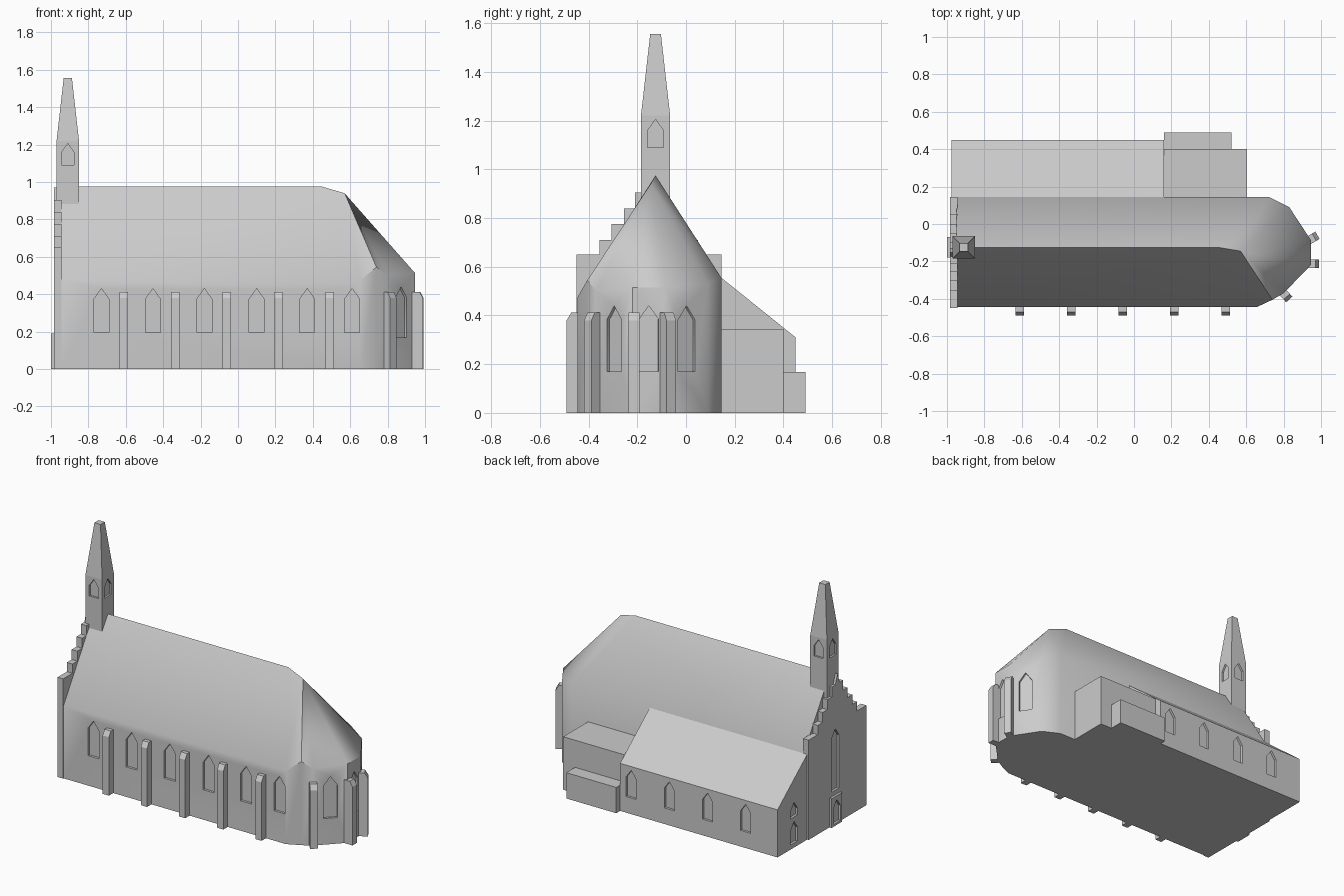
import bpy, bmesh, math
from mathutils import Vector

if "Cube" in bpy.data.objects:
    bpy.data.objects.remove(bpy.data.objects["Cube"])

stone = bpy.data.materials.new("light_grey_stone")
stone.diffuse_color = (0.6, 0.6, 0.6, 1)
stone.use_nodes = True
stone.node_tree.nodes["Principled BSDF"].inputs["Base Color"].default_value = stone.diffuse_color


def add(name, verts, faces):
    me = bpy.data.meshes.new(name)
    me.from_pydata([tuple(v) for v in verts], [], faces)
    bm = bmesh.new()
    bm.from_mesh(me)
    bmesh.ops.recalc_face_normals(bm, faces=bm.faces)
    bm.to_mesh(me)
    bm.free()
    me.materials.append(stone)
    ob = bpy.data.objects.new(name, me)
    bpy.context.collection.objects.link(ob)
    return ob


def prism(name, pts, x, y, deg, d0, d1):
    """Extrude a (sideways, z) profile along the horizontal direction deg."""
    a = math.radians(deg)
    n = Vector((math.cos(a), math.sin(a), 0))
    u = Vector((-math.sin(a), math.cos(a), 0))
    o = Vector((x, y, 0))
    verts = [o + u * p[0] + Vector((0, 0, p[1])) + n * d for d in (d0, d1) for p in pts]
    k = len(pts)
    faces = [tuple(range(k)), tuple(range(k, 2 * k))]
    faces += [(i, (i + 1) % k, k + (i + 1) % k, k + i) for i in range(k)]
    return add(name, verts, faces)


def box(name, x0, x1, y0, y1, z1):
    return prism(name, [(y0, 0), (y1, 0), (y1, z1), (y0, z1)], 0, 0, 0, x0, x1)


def cut_windows(ob, windows, depth=0.015):
    """Cut pointed recesses: (x, y, outward angle, half width, bottom, top)."""
    for x, y, deg, w, z0, z1 in windows:
        s = z1 - 1.4 * w
        c = prism("cutter", [(-w, z0), (w, z0), (w, s), (0, z1), (-w, s)],
                  x, y, deg, -depth, 0.03)
        m = ob.modifiers.new("window", 'BOOLEAN')
        m.operation, m.solver, m.object = 'DIFFERENCE', 'EXACT', c
        bpy.context.view_layer.update()
        ev = ob.evaluated_get(bpy.context.evaluated_depsgraph_get())
        me = bpy.data.meshes.new_from_object(ev)
        ob.modifiers.clear()
        ob.data = me
        bpy.data.objects.remove(c)


def smooth(ob, deg=40):
    ob.data.shade_smooth()
    ob.data.set_sharp_from_angle(angle=math.radians(deg))


# Nave with polygonal apse: eave outline, ridge and apse peak
eave = [(-0.95, -0.445, 0.475), (0.655, -0.445, 0.475), (0.74, -0.405, 0.545),
        (0.80, -0.37, 0.50), (0.945, -0.22, 0.515), (0.945, -0.085, 0.515),
        (0.83, 0.09, 0.53), (0.72, 0.145, 0.555), (-0.95, 0.145, 0.555)]
k = len(eave)
verts = [(x, y, 0) for x, y, z in eave] + eave
verts += [(-0.95, -0.125, 0.975), (0.45, -0.125, 0.975), (0.57, -0.145, 0.94)]
r0, r1, peak = 2 * k, 2 * k + 1, 2 * k + 2
faces = [tuple(range(k))]
faces += [(i, (i + 1) % k, k + (i + 1) % k, k + i) for i in range(k)]
faces += [(k + i, k + i + 1, peak) for i in range(1, 7)]
faces += [(k, k + 1, r1, r0), (k + 1, peak, r1), (k + 7, r1, peak),
          (k + 7, k + 8, r0, r1), (k + 8, k, r0)]
nave = add("nave_and_apse", verts, faces)
wins = [(x, -0.445, -90, 0.04, 0.195, 0.43)
        for x in (-0.73, -0.455, -0.18, 0.10, 0.37, 0.61)]
wins += [(0.8725, -0.295, -44, 0.042, 0.17, 0.44),
         (0.945, -0.1525, 0, 0.04, 0.17, 0.44),
         (0.8875, 0.0025, 33.3, 0.042, 0.17, 0.44)]
cut_windows(nave, wins)
smooth(nave)

# Stepped west gable with tall lancet window
left = [(-0.45, 0.65), (-0.355, 0.65), (-0.355, 0.71), (-0.305, 0.71), (-0.305, 0.775),
        (-0.255, 0.775), (-0.255, 0.84), (-0.21, 0.84), (-0.21, 0.905), (-0.175, 0.905)]
right = [(-0.305 - y, z) for y, z in reversed(left)]
gable = prism("stepped_gable", [(-0.45, 0)] + left + [(-0.1525, 0.97)] + right + [(0.145, 0)],
              0, 0, 0, -0.985, -0.945)
cut_windows(gable, [(-0.985, -0.13, 180, 0.04, 0.22, 0.62)])

# West portal with door recess
portal = box("portal", -1.0, -0.98, -0.18, -0.07, 0.19)
cut_windows(portal, [(-1.0, -0.125, 180, 0.036, 0.015, 0.165)])

# North aisle under a lean-to roof
aisle = prism("north_aisle", [(0.12, 0), (0.45, 0), (0.45, 0.31), (0.145, 0.555), (0.12, 0.57)],
              0, 0, 0, -0.975, 0.16)
wins = [(x, 0.45, 90, 0.036, 0.105, 0.285) for x in (0.08, -0.195, -0.47, -0.745)]
wins += [(-0.975, 0.28, 180, 0.035, 0.20, 0.295), (-0.975, 0.28, 180, 0.035, 0.03, 0.17)]
cut_windows(aisle, wins)

# Low annexes on the north side
box("sacristy", 0.16, 0.605, 0.10, 0.40, 0.345)
box("low_annex", 0.16, 0.52, 0.39, 0.49, 0.168)

# Buttresses along the south wall and around the apse
profile = [(-0.03, 0), (0.045, 0), (0.045, 0.38), (0.025, 0.413), (-0.03, 0.413)]
spots = [(x, -0.445, -90) for x in (-0.61, -0.335, -0.06, 0.215, 0.49)]
spots += [(0.80, -0.37, -48), (0.945, -0.213, 0), (0.942, -0.083, 30)]
for x, y, deg in spots:
    prism("buttress", profile, x, y, deg - 90, -0.0225, 0.0225)

# Bell turret with tapered spire
cx, cy = -0.91, -0.125
verts = [(cx + sx * h, cy + sy * h, z) for h, z in ((0.06, 0.8), (0.06, 1.22), (0.022, 1.555))
         for sx, sy in ((-1, -1), (1, -1), (1, 1), (-1, 1))]
faces = [(0, 1, 2, 3), (8, 9, 10, 11)]
faces += [(4 * j + i, 4 * j + (i + 1) % 4, 4 * j + 4 + (i + 1) % 4, 4 * j + 4 + i)
          for j in range(2) for i in range(4)]
turret = add("bell_turret", verts, faces)
cut_windows(turret, [(cx + 0.06 * math.cos(math.radians(d)), cy + 0.06 * math.sin(math.radians(d)),
                      d, 0.033, 1.09, 1.205) for d in (0, 90, 180, 270)], 0.012)
